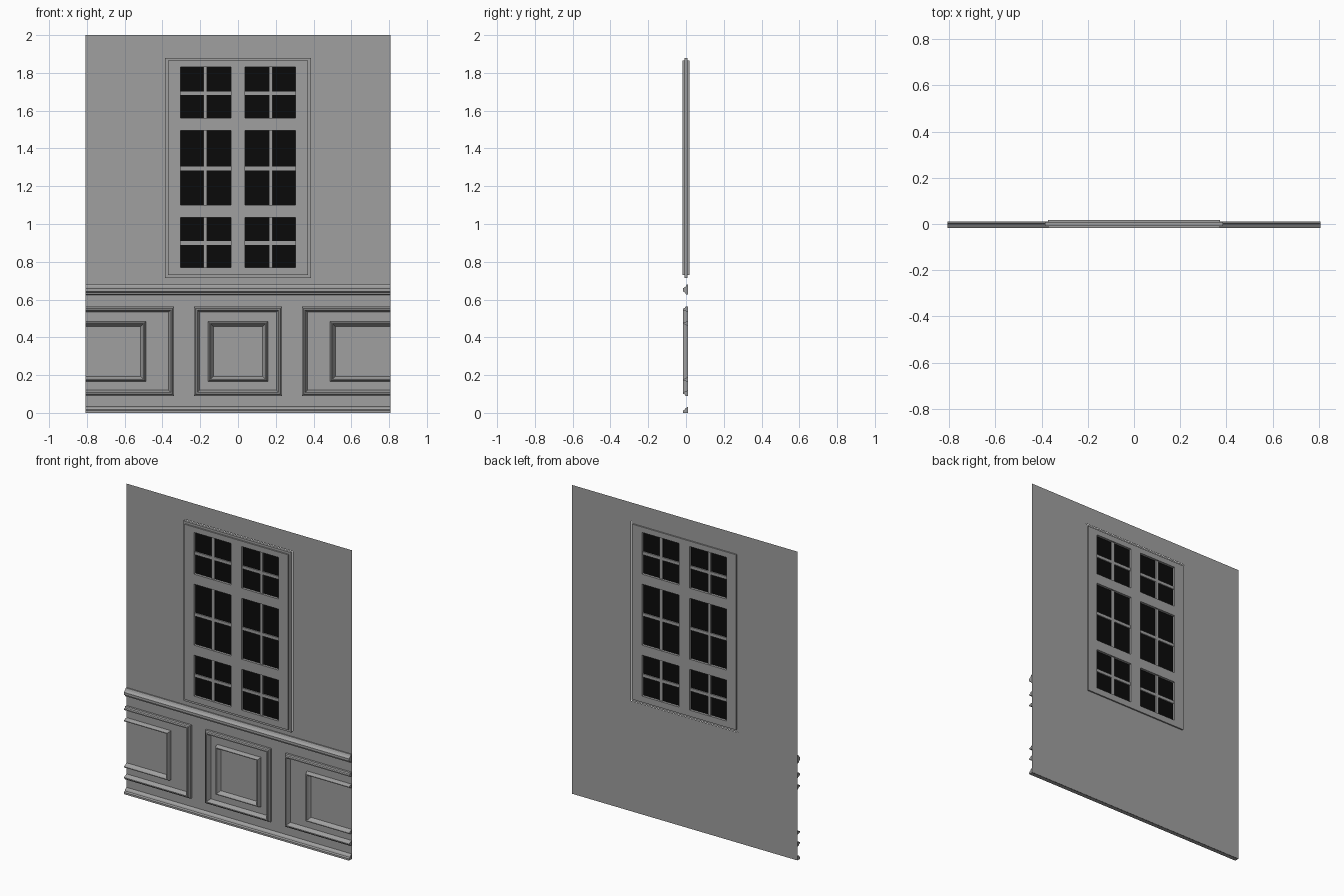
import bpy, bmesh

old = bpy.data.objects.get("Cube")
if old:
    bpy.data.objects.remove(old, do_unlink=True)


def material(name, value):
    m = bpy.data.materials.new(name)
    m.use_nodes = True
    col = (value, value, value, 1)
    m.diffuse_color = col
    m.node_tree.nodes["Principled BSDF"].inputs["Base Color"].default_value = col
    return m


GREY = material("grey_paint", 0.35)
BLACK = material("black_glass", 0.003)
EDGE = 0.807      # half width of the wall
WALL_Y = 0.012    # plane of the wall


def finish(bm, name, mat):
    bmesh.ops.recalc_face_normals(bm, faces=bm.faces)
    me = bpy.data.meshes.new(name)
    bm.to_mesh(me)
    bm.free()
    me.materials.append(mat)
    ob = bpy.data.objects.new(name, me)
    bpy.context.collection.objects.link(ob)
    return ob


def box(name, x0, x1, y0, y1, z0, z1, mat):
    bm = bmesh.new()
    bmesh.ops.create_cube(bm, size=1)
    for v in bm.verts:
        v.co = (x1 if v.co.x > 0 else x0, y1 if v.co.y > 0 else y0,
                z1 if v.co.z > 0 else z0)
    return finish(bm, name, mat)


def sheet(name, outer, openings, y, thickness=0):
    """Flat rectangle with rectangular openings, optionally thickened about y."""
    rects = [outer] + openings
    xs = sorted({v for r in rects for v in r[:2]})
    zs = sorted({v for r in rects for v in r[2:]})
    bm = bmesh.new()
    grid = [[bm.verts.new((x, y, z)) for z in zs] for x in xs]
    for i in range(len(xs) - 1):
        for j in range(len(zs) - 1):
            cx, cz = (xs[i] + xs[i + 1]) / 2, (zs[j] + zs[j + 1]) / 2
            if any(a < cx < b and c < cz < d for a, b, c, d in openings):
                continue
            bm.faces.new((grid[i][j], grid[i + 1][j],
                          grid[i + 1][j + 1], grid[i][j + 1]))
    loose = [v for v in bm.verts if not v.link_faces]
    bmesh.ops.delete(bm, geom=loose, context='VERTS')
    ob = finish(bm, name, GREY)
    if thickness:
        mod = ob.modifiers.new("thickness", 'SOLIDIFY')
        mod.thickness, mod.offset = thickness, 0
    return ob


def moulding(name, path, profile, closed=False):
    """Sweep (inset, depth) profile along path points (x, z, inset dx, inset dz)."""
    bm = bmesh.new()
    rings = [[bm.verts.new((x + dx * i, WALL_Y - 0.0005 - d, z + dz * i))
              for i, d in profile] for x, z, dx, dz in path]
    pairs = list(zip(rings, rings[1:]))
    if closed:
        pairs.append((rings[-1], rings[0]))
    else:
        bm.faces.new(rings[0])
        bm.faces.new(rings[-1])
    for a, b in pairs:
        for k in range(len(profile) - 1):
            bm.faces.new((a[k], a[k + 1], b[k + 1], b[k]))
    return finish(bm, name, GREY)


def closed_path(x, z0, z1):
    return [(-x, z0, 1, 1), (x, z0, -1, 1), (x, z1, -1, -1), (-x, z1, 1, -1)]


def open_path(s, x, z0, z1):
    return [(s * EDGE, z0, 0, 1), (s * x, z0, s, 1),
            (s * x, z1, s, -1), (s * EDGE, z1, 0, -1)]


# Wall with an opening for the window
W, Z0, Z1 = 0.386, 0.715, 1.88
sheet("wall", (-EDGE, EDGE, 0, 2), [(-W, W, Z0, Z1)], WALL_Y)

# Window: thin flange, thick frame, glazing bars and glass
M, STEP = 0.371, 0.015
sheet("window_flange", (-W, W, Z0, Z1), [(-M, M, Z0 + STEP, Z1 - STEP)], 0, 0.018)
ROWS = [(0.77, 1.035), (1.10, 1.495), (1.56, 1.83)]
INNER, OUTER, BAR_X, BAR = 0.037, 0.304, 0.173, 0.01
sashes = [(a, b, c, d) for c, d in ROWS
          for a, b in ((-OUTER, -INNER), (INNER, OUTER))]
sheet("window_frame", (-M, M, Z0 + STEP, Z1 - STEP), sashes, 0, 0.036)
for a, b, c, d in sashes:
    mx, mz = (BAR_X if a > 0 else -BAR_X), (c + d) / 2 - 0.003
    box("glass", a, b, -0.002, 0.002, c, d, BLACK)
    box("upright_glazing_bar", mx - BAR, mx + BAR, -0.01, 0.01, c, d, GREY)
    box("cross_glazing_bar", a, b, -0.0095, 0.0095, mz - BAR, mz + BAR, GREY)

# Skirting and chair rail
SKIRT = [(0, 0), (0, 0.028), (0.012, 0.028), (0.017, 0.018), (0.025, 0.014), (0.033, 0)]
RAIL = [(0, 0), (0.003, 0.012), (0.012, 0.015), (0.018, 0.028), (0.034, 0.028),
        (0.043, 0.014), (0.055, 0.008), (0.055, 0)]
for name, z, prof in (("skirting", 0, SKIRT), ("chair_rail", 0.625, RAIL)):
    moulding(name, [(-EDGE, z, 0, 1), (EDGE, z, 0, 1)], prof)

# Panel mouldings: a whole panel in the middle, cut-off panels at both sides
BIG = [(0, 0), (0, 0.014), (0.008, 0.018), (0.011, 0.028), (0.018, 0.028),
       (0.024, 0.014), (0.03, 0)]
SMALL = [(0, 0), (0.003, 0.014), (0.008, 0.028), (0.013, 0.028),
         (0.018, 0.014), (0.027, 0)]
for name, prof, mid_x, side_x, z0, z1 in (
        ("outer_panel_moulding", BIG, 0.233, 0.338, 0.09, 0.563),
        ("inner_panel_moulding", SMALL, 0.158, 0.488, 0.165, 0.485)):
    moulding("centre_" + name, closed_path(mid_x, z0, z1), prof, True)
    for side, s in (("left_", 1), ("right_", -1)):
        moulding(side + name, open_path(s, side_x, z0, z1), prof)
